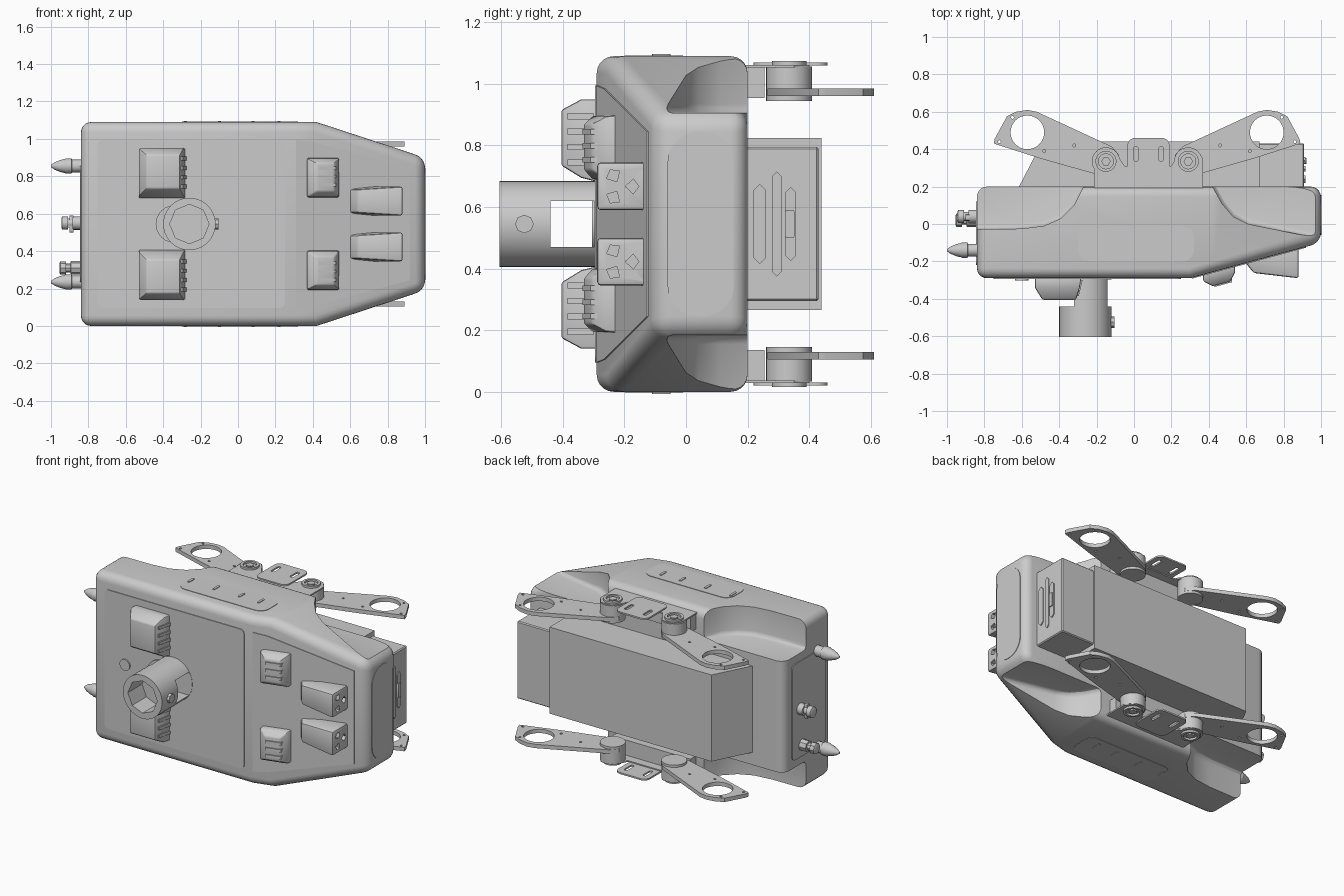
import bpy, bmesh, math
from mathutils import Vector

if "Cube" in bpy.data.objects:
    bpy.data.objects.remove(bpy.data.objects["Cube"])

MID = 0.545  # mirror plane height; all z values below are relative to it


def finish(name, bm, bevel=0, seg=2, angle=30):
    bmesh.ops.recalc_face_normals(bm, faces=bm.faces)
    if bevel:
        es = [e for e in bm.edges if e.calc_face_angle(0) > math.radians(angle)]
        bmesh.ops.bevel(bm, geom=es, offset=bevel, segments=seg, profile=0.5, affect='EDGES', clamp_overlap=True)
    me = bpy.data.meshes.new(name)
    bm.to_mesh(me)
    bm.free()
    ob = bpy.data.objects.new(name, me)
    ob.location.z = MID
    bpy.context.collection.objects.link(ob)
    activate(ob)
    bpy.ops.object.shade_smooth_by_angle(angle=math.radians(30))
    return ob


def activate(ob):
    bpy.ops.object.select_all(action='DESELECT')
    ob.select_set(True)
    bpy.context.view_layer.objects.active = ob


def solid(name, pts, **kw):
    """Convex solid around points."""
    bm = bmesh.new()
    for p in pts:
        bm.verts.new(p)
    r = bmesh.ops.convex_hull(bm, input=bm.verts)
    bmesh.ops.delete(bm, geom=[v for v in bm.verts if not v.link_faces], context='VERTS')
    bmesh.ops.dissolve_limit(bm, angle_limit=0.01, verts=bm.verts, edges=bm.edges)
    return finish(name, bm, **kw)


def rect(axis_val, r, axis):
    a0, a1, b0, b1 = r
    return [place(axis, a, b, axis_val) for a in (a0, a1) for b in (b0, b1)]


def place(axis, a, b, t):
    return {'x': (t, a, b), 'y': (a, t, b), 'z': (a, b, t)}[axis]


def prism(name, pts, axis, t0, t1, **kw):
    bm = bmesh.new()
    lo = [bm.verts.new(place(axis, a, b, t0)) for a, b in pts]
    hi = [bm.verts.new(place(axis, a, b, t1)) for a, b in pts]
    bm.faces.new(lo)
    bm.faces.new(hi)
    n = len(pts)
    for i in range(n):
        bm.faces.new((lo[i], lo[(i + 1) % n], hi[(i + 1) % n], hi[i]))
    return finish(name, bm, **kw)


def circle(a, b, r, n=32):
    return [(a + r * math.cos(2 * math.pi * i / n), b + r * math.sin(2 * math.pi * i / n)) for i in range(n)]


def rounded(a0, a1, b0, b1, r, n=5):
    out = []
    for k, (a, b) in enumerate(((a1 - r, b1 - r), (a0 + r, b1 - r), (a0 + r, b0 + r), (a1 - r, b0 + r))):
        for i in range(n + 1):
            t = math.pi / 2 * (k + i / n)
            out.append((a + r * math.cos(t), b + r * math.sin(t)))
    return out


def lathe(name, x0, y, z, prof, n=24):
    """Turned part along x: prof holds (x offset, radius)."""
    bm = bmesh.new()
    rings = [[bm.verts.new((x0 + dx, a, b)) for a, b in circle(y, z, r, n)] for dx, r in prof]
    for p, q in zip(rings, rings[1:]):
        for i in range(n):
            bm.faces.new((p[i], p[(i + 1) % n], q[(i + 1) % n], q[i]))
    bm.faces.new(rings[0])
    bm.faces.new(rings[-1])
    return finish(name, bm)


def mirror(ob):
    m = ob.modifiers.new('mirror', 'MIRROR')
    m.use_axis = (False, False, True)
    m.use_clip = False
    return ob


def cut(ob, *cutters):
    for c in cutters:
        m = ob.modifiers.new('cut', 'BOOLEAN')
        m.operation, m.object, m.solver = 'DIFFERENCE', c, 'EXACT'
        activate(ob)
        bpy.ops.object.modifier_apply(modifier=m.name)
        bpy.data.objects.remove(c)
    bpy.ops.object.shade_smooth_by_angle(angle=math.radians(30))
    return ob


# Main hull with scooped shoulders
sections = [(-0.84, -0.29, 0.545), (0.3, -0.29, 0.545), (0.42, -0.2574, 0.545), (1.0, -0.1, 0.355)]
hull = solid('hull', [p for x, y, h in sections for p in rect(x, (y, 0.2, -h, h), 'x')], bevel=0.055, seg=5)
right_scoop = [(0.40, 0.3), (0.42, 0.2), (0.47, 0.11), (0.53, 0.04), (0.61, 0.0), (1.1, -0.1), (1.1, 0.3)]
left_scoop = [(-0.25, 0.3), (-0.27, 0.2), (-0.32, 0.1), (-0.39, 0.03), (-0.48, -0.01), (-0.6, -0.025),
              (-0.95, -0.03), (-0.95, 0.3)]
for s in (1, -1):
    cut(hull, prism('cutter', right_scoop, 'z', s * 0.36, s * 0.7, bevel=0.03, seg=3, angle=60),
        prism('cutter', left_scoop, 'z', s * 0.36, s * 0.7, bevel=0.03, seg=3, angle=60))

# Hull panels: front, sloped nose, end caps, sides
prism('front_panel', rounded(-0.75, 0.25, -0.45, 0.45, 0.03), 'y', -0.295, -0.28)


def slope(x):
    return -0.29 + 0.2714 * (x - 0.3)


nose = [(0.31, 0.45), (0.4, 0.44), (0.92, 0.3)]
solid('nose_panel', [(x, slope(x) + d, s * z) for x, z in nose for s in (1, -1) for d in (-0.005, 0.02)])
prism('nose_cap', rounded(-0.06, 0.155, -0.3, 0.3, 0.1), 'x', 0.98, 1.003)
prism('tail_panel', rounded(-0.22, 0.12, -0.31, 0.31, 0.03), 'x', -0.846, -0.83)
mirror(prism('side_panel', rounded(-0.3, 0.32, -0.2, -0.01, 0.06), 'z', 0.53, 0.548))
for i, x in enumerate((-0.28, -0.1, 0.08, 0.22)):
    mirror(prism(f'side_vent_{i}', rounded(x - 0.008, x + 0.008, -0.11, -0.05, 0.007, 3), 'z', 0.54, 0.552))

# Rear equipment box with sloped tail, smaller vented end block
prism('rear_box', [(-0.62, 0.19), (0.67, 0.19), (0.67, 0.44), (-0.49, 0.44)], 'z', -0.28, 0.28)
prism('rear_end_block', [(0.66, 0.19), (0.91, 0.19), (0.91, 0.43), (0.66, 0.43)], 'z', -0.25, 0.25, bevel=0.006, seg=1)
for i, (y, h, w) in enumerate(((0.24, 0.13, 0.02), (0.295, 0.17, 0.015), (0.34, 0.12, 0.018))):
    prism(f'end_vent_{i}', [(y - w, -h + w), (y, -h), (y + w, -h + w), (y + w, h - w), (y, h), (y - w, h - w)],
          'x', 0.9, 0.916)
prism('end_latch', rounded(0.322, 0.352, -0.045, 0.045, 0.006, 2), 'x', 0.9, 0.922)

# Large front pods with louvres
mirror(solid('large_pod', rect(-0.28, (-0.53, -0.28, 0.135, 0.405), 'y') + rect(-0.34, (-0.53, -0.29, 0.15, 0.405), 'y')
             + rect(-0.405, (-0.49, -0.31, 0.19, 0.37), 'y'), bevel=0.008))
for i in range(4):
    z = 0.19 + i * 0.05
    mirror(solid(f'pod_louvre_{i}', [(x + d, y, z + e) for x, y in ((-0.295, -0.30), (-0.315, -0.385))
                                     for d in (0.02, -0.02) for e in (0, 0.02)]))

# Small pods on the nose slope
mirror(solid('small_pod', [(x, slope(x) + 0.02, z) for x in (0.37, 0.54) for z in (0.14, 0.355)]
             + [(x, slope(x) - 0.035, z) for x in (0.37, 0.54) for z in (0.145, 0.35)]
             + [(x, slope(x) - 0.075, z) for x in (0.42, 0.515) for z in (0.175, 0.325)], bevel=0.008))
for i in range(3):
    z = 0.2 + 0.045 * i
    mirror(solid(f'small_pod_rib_{i}', [(x, slope(x) - d, z + e) for x in (0.43, 0.525) for d in (0.05, 0.082)
                                        for e in (0, 0.018)]))

# Nose thruster housings with three-petal vents
thruster = solid('thruster_housing', rect(0.88, (-0.29, -0.12, 0.045, 0.2), 'x')
                 + [(0.59, -0.2, 0.06), (0.59, -0.2, 0.185), (0.62, -0.1, 0.045), (0.62, -0.1, 0.2),
                    (0.64, -0.262, 0.06), (0.64, -0.262, 0.185)], bevel=0.012)
for k in range(3):
    a = 2 * math.pi * k / 3
    petal = [(-0.215 + r * math.cos(a + d), 0.122 + r * math.sin(a + d))
             for r, d in ((0.018, 0), (0.05, -0.5), (0.062, 0), (0.05, 0.5))]
    cut(thruster, prism('cutter', petal, 'x', 0.84, 0.92))
mirror(thruster)

# Front socket: hollow tube on two legs
tube = prism('docking_tube', circle(-0.26, 0, 0.14, 40), 'y', -0.605, -0.28)
cut(tube, prism('cutter', circle(-0.26, 0, 0.105, 8), 'y', -0.7, -0.46),
    prism('cutter', [(-0.6, -0.075), (0.1, -0.075), (0.1, 0.075), (-0.6, 0.075)], 'y', -0.44, -0.297),
    prism('cutter', [(-0.6, -0.3), (-0.32, -0.3), (-0.32, 0.3), (-0.6, 0.3)], 'y', -0.44, -0.2))
prism('tube_bolt', circle(-0.525, 0, 0.03, 8), 'x', -0.14, -0.105)
prism('tube_base', circle(-0.34, 0, 0.1, 24), 'y', -0.305, -0.28)
prism('front_cap', circle(-0.6, 0, 0.036, 24), 'y', -0.303, -0.28)

# Tail nozzles and connectors
bullet = [(0, 0.006), (0.02, 0.02), (0.05, 0.032), (0.075, 0.038), (0.08, 0.041), (0.11, 0.041), (0.112, 0.034),
          (0.18, 0.034)]
mirror(lathe('tail_nozzle', -1.0, -0.14, 0.31, bullet))
plug = [(0, 0.025), (0.005, 0.035), (0.035, 0.035), (0.036, 0.024), (0.06, 0.024), (0.061, 0.036), (0.13, 0.036)]
lathe('tail_connector', -0.945, 0.04, 0.005, plug, 16)
lathe('tail_port', -0.955, 0.02, -0.235, plug, 8)
prism('tail_switch', rounded(0.02, 0.05, -0.02, 0.02, 0.005, 2), 'x', -0.93, -0.84)
prism('tail_switch_bar', rounded(0.02, 0.05, -0.045, 0.045, 0.005, 2), 'x', -0.9, -0.88)

# Twin swing arms with eye rings, bearings and brackets on both sides
arm = [(-0.75, 0.43), (-0.745, 0.455), (-0.68, 0.575), (-0.63, 0.6), (-0.57, 0.61), (-0.52, 0.6), (-0.12, 0.415),
       (-0.08, 0.37), (-0.08, 0.31), (-0.12, 0.27), (-0.2, 0.265), (-0.5, 0.35)]
for side, f in (('left', lambda x: x), ('right', lambda x: 0.14 - x)):
    a = prism(f'{side}_arm', [(f(x), y) for x, y in arm], 'z', 0.415, 0.44)
    cut(a, prism('cutter', circle(f(-0.57), 0.49, 0.09), 'z', 0.3, 0.6))
    for hx, hy in ((-0.72, 0.44), (-0.48, 0.39), (-0.65, 0.57), (-0.32, 0.42)):
        cut(a, prism('cutter', circle(f(hx), hy, 0.008, 8), 'z', 0.3, 0.6))
    mirror(a)
    c = (f(-0.15), 0.335)
    mirror(prism(f'{side}_lower_bearing', circle(*c, 0.075), 'z', 0.4, 0.455))
    b = prism(f'{side}_upper_bearing', circle(*c, 0.075), 'z', 0.455, 0.512)
    mirror(b)
    p = prism(f'{side}_bearing_ring', circle(*c, 0.056), 'z', 0.51, 0.53)
    mirror(cut(p, prism('cutter', circle(*c, 0.04), 'z', 0.515, 0.6)))
    mirror(prism(f'{side}_bearing_bolt', circle(*c, 0.025, 6), 'z', 0.5, 0.528))
mirror(prism('arm_mount_block', [(-0.21, 0.19), (0.35, 0.19), (0.35, 0.255), (-0.21, 0.255)], 'z', 0.41, 0.51))
bracket = [(-0.215, 0.19), (0.37, 0.19), (0.37, 0.35), (0.33, 0.4), (0.25, 0.4), (0.2, 0.31), (-0.05, 0.31),
           (-0.11, 0.4), (-0.18, 0.4), (-0.215, 0.35)]
mirror(prism('arm_bracket', bracket, 'z', 0.508, 0.517))
tab = prism('bracket_tab', rounded(-0.035, 0.19, 0.22, 0.46, 0.04), 'z', 0.515, 0.525)
for x in (0.01, 0.145):
    cut(tab, prism('cutter', rounded(x - 0.012, x + 0.012, 0.335, 0.415, 0.011, 3), 'z', 0.4, 0.7))
mirror(tab)
